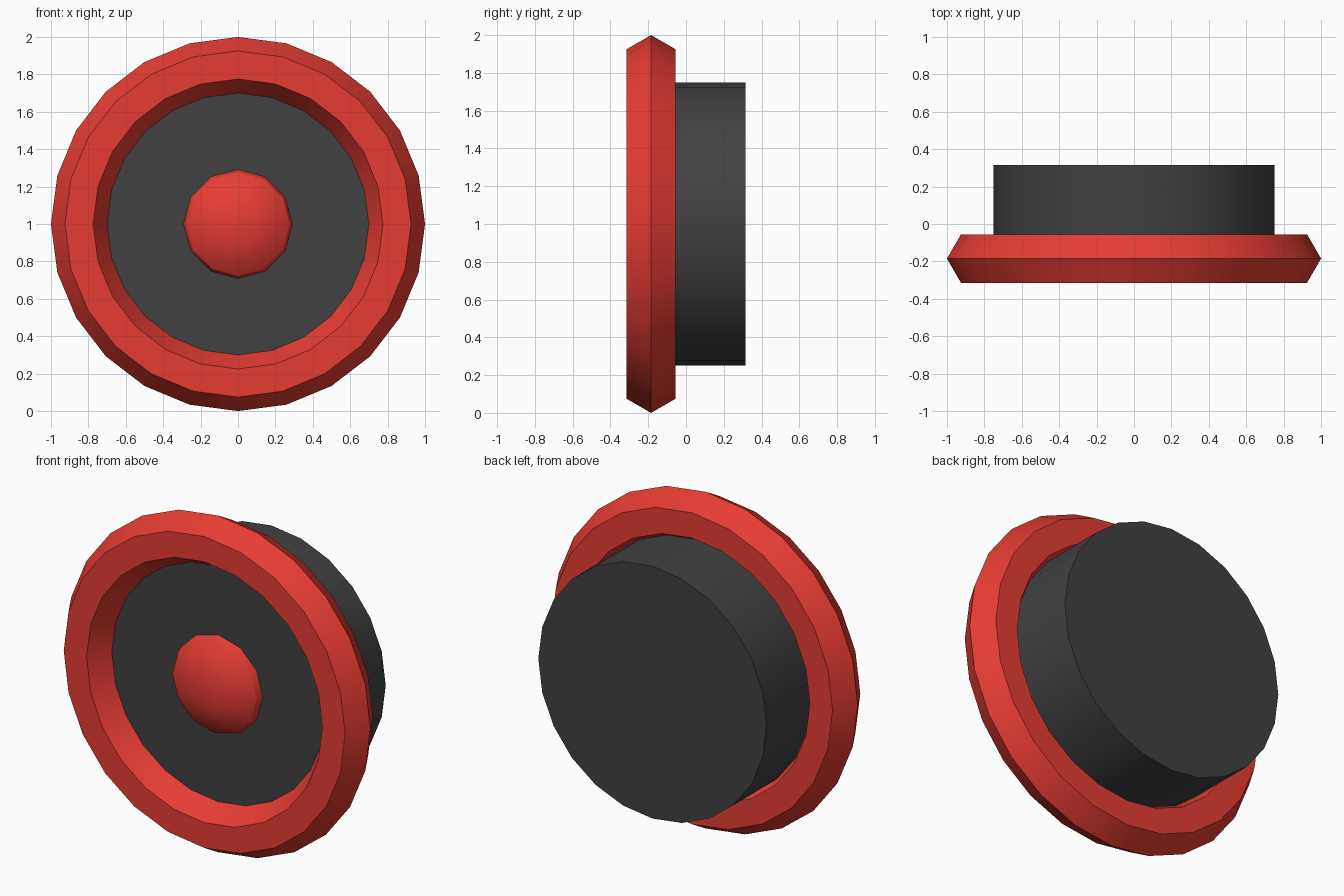
import bpy
from math import radians

if "Cube" in bpy.data.objects:
    bpy.data.objects.remove(bpy.data.objects["Cube"])

FACE_Y = -0.185          # plane of the tread centre and the tyre
AXIS = (radians(90), 0, 0)


def material(name, color):
    m = bpy.data.materials.new(name)
    m.diffuse_color = color
    m.use_nodes = True
    m.node_tree.nodes["Principled BSDF"].inputs["Base Color"].default_value = m.diffuse_color
    return m


red = material("red", (0.79, 0.045, 0.032, 1))
black = material("charcoal", (0.053, 0.053, 0.055, 1))


def finish(name, mat):
    ob = bpy.context.object
    ob.name = name
    ob.data.materials.append(mat)
    bpy.ops.object.transform_apply(location=False, rotation=True, scale=True)
    bpy.ops.object.shade_smooth_by_angle(angle=radians(30))
    return ob


# Outer ring with hexagonal section
bpy.ops.mesh.primitive_torus_add(major_segments=24, minor_segments=6,
                                 major_radius=0.85, minor_radius=0.15,
                                 location=(0, FACE_Y, 1), rotation=AXIS)
finish("outer_ring", red)

# Drum behind the ring
bpy.ops.mesh.primitive_cylinder_add(vertices=24, radius=0.75, depth=0.5,
                                    location=(0, FACE_Y + 0.25, 1), rotation=AXIS)
finish("drum", black)

# Flattened dome in the centre, half sunk into the drum
bpy.ops.mesh.primitive_uv_sphere_add(segments=12, ring_count=8, radius=0.3,
                                     location=(0, FACE_Y + 0.022, 1), rotation=AXIS)
bpy.context.object.scale = (1, 1, 0.5)
finish("centre_dome", red)
